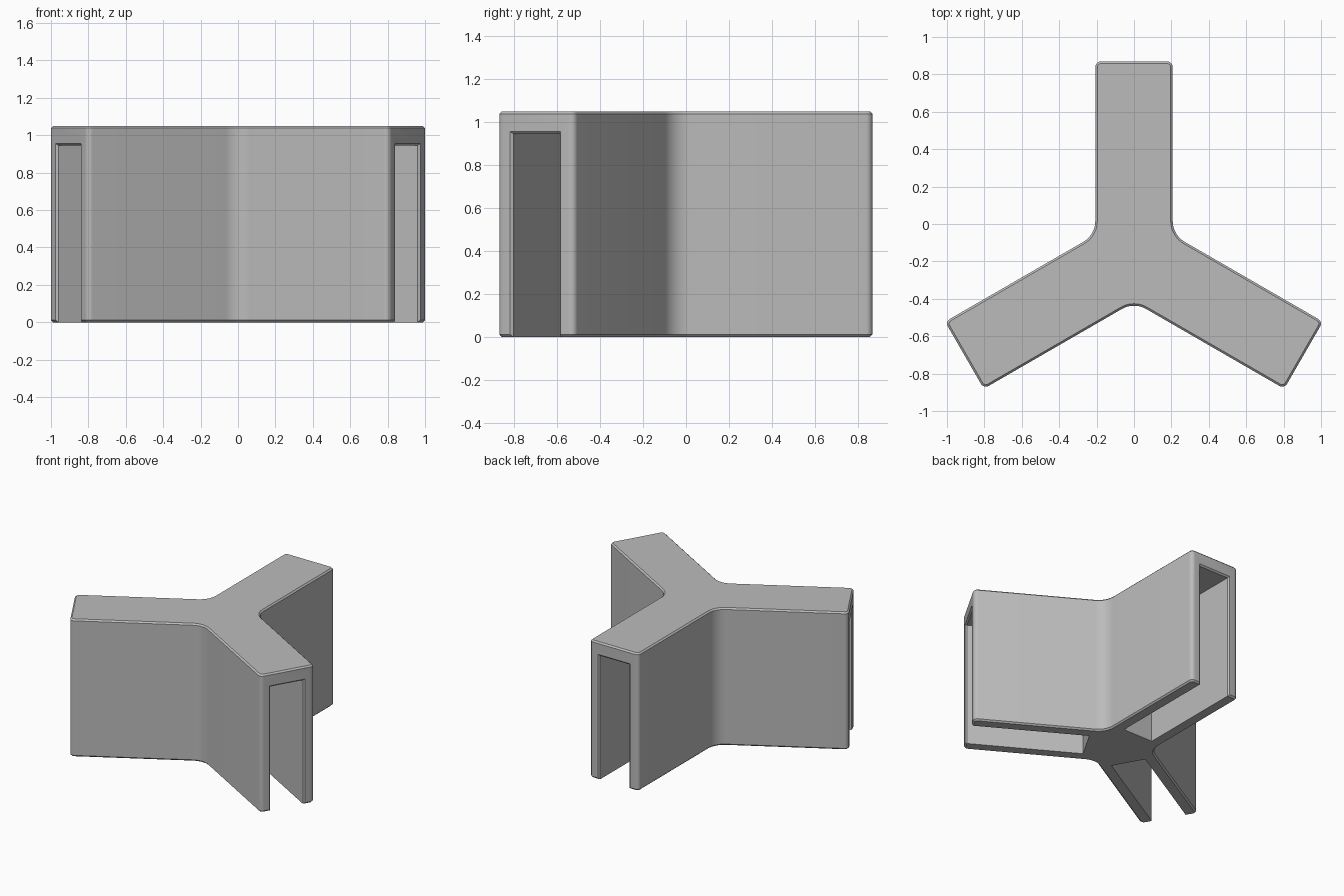
import bpy, bmesh, math
from mathutils import Vector

if "Cube" in bpy.data.objects:
    bpy.data.objects.remove(bpy.data.objects["Cube"])

HUB = Vector((0, -0.178))       # where the three arms meet
LENGTH, HALF, HEIGHT = 1.047, 0.207, 1.05
SLOT_HALF, SLOT_START, SLOT_TOP = 0.125, 0.22, 0.945
CHAMFER = 0.011
ARMS = [math.radians(a) for a in (90, 210, 330)]

grey = bpy.data.materials.new("plain grey")
grey.use_nodes = True
colour = (0.5, 0.5, 0.5, 1)
grey.diffuse_color = colour
grey.node_tree.nodes["Principled BSDF"].inputs["Base Color"].default_value = colour


def place(angle, along, side):
    """Plan position measured along an arm and to its left."""
    u = Vector((math.cos(angle), math.sin(angle)))
    return HUB + u * along + Vector((-u.y, u.x)) * side


def round_corner(prev, corner, nxt, radius, steps):
    """Points of an arc tangent to both edges of a corner."""
    a, b = (prev - corner).normalized(), (nxt - corner).normalized()
    half = a.angle(b) / 2
    centre = corner + (a + b).normalized() * (radius / math.sin(half))
    start = corner + a * (radius / math.tan(half)) - centre
    end = corner + b * (radius / math.tan(half)) - centre
    sweep = math.pi - 2 * half
    return [centre + (start * math.sin(sweep * (1 - i / steps))
                      + end * math.sin(sweep * i / steps)) / math.sin(sweep)
            for i in range(steps + 1)]


def add_object(name, bm):
    bmesh.ops.recalc_face_normals(bm, faces=bm.faces)
    mesh = bpy.data.meshes.new(name)
    bm.to_mesh(mesh)
    bm.free()
    obj = bpy.data.objects.new(name, mesh)
    bpy.context.collection.objects.link(obj)
    mesh.materials.append(grey)
    return obj


# Three-armed outline with rounded ends and filleted inner corners
sharp = []
for angle in ARMS:
    sharp += [(place(angle, LENGTH, -HALF), 0.03, 6),
              (place(angle, LENGTH, HALF), 0.03, 6),
              (place(angle, HALF / math.sqrt(3), HALF), 0.13, 10)]
outline = []
for i, (corner, radius, steps) in enumerate(sharp):
    outline += round_corner(sharp[i - 1][0], corner,
                            sharp[(i + 1) % len(sharp)][0], radius, steps)

# Solid body with chamfered top and bottom rims
bm = bmesh.new()
base = bm.faces.new([bm.verts.new((p.x, p.y, 0)) for p in outline])
grown = bmesh.ops.extrude_face_region(bm, geom=[base], use_keep_orig=True)["geom"]
bmesh.ops.translate(bm, vec=(0, 0, HEIGHT),
                    verts=[g for g in grown if isinstance(g, bmesh.types.BMVert)])
rims = [e for e in bm.edges if abs(e.verts[0].co.z - e.verts[1].co.z) < 0.001]
bmesh.ops.bevel(bm, geom=rims, offset=CHAMFER, segments=1, affect="EDGES")
body = add_object("three_way_bracket", bm)

# Slot cutters, open below and flared at the mouth
bpy.context.view_layer.objects.active = body
body.select_set(True)
for angle in ARMS:
    bm = bmesh.new()
    rings = []
    for along, flare in ((SLOT_START, 0), (LENGTH - CHAMFER, 0),
                         (LENGTH + 0.04, CHAMFER + 0.04)):
        left = place(angle, along, SLOT_HALF + flare)
        right = place(angle, along, -SLOT_HALF - flare)
        top = SLOT_TOP + flare
        rings.append([bm.verts.new((p.x, p.y, z)) for p, z in
                      ((left, -0.1), (left, top), (right, top), (right, -0.1))])
    for a, b in zip(rings, rings[1:]):
        for i in range(4):
            j = (i + 1) % 4
            bm.faces.new((a[i], a[j], b[j], b[i]))
    bm.faces.new(rings[0])
    bm.faces.new(rings[-1])
    cutter = add_object("slot_cutter", bm)
    cutter.hide_render = True
    cut = body.modifiers.new("slot", "BOOLEAN")
    cut.operation, cut.solver, cut.object = "DIFFERENCE", "EXACT", cutter
    bpy.ops.object.modifier_apply(modifier=cut.name)
    bpy.data.objects.remove(cutter)

bpy.ops.object.shade_smooth_by_angle(angle=math.radians(30))
